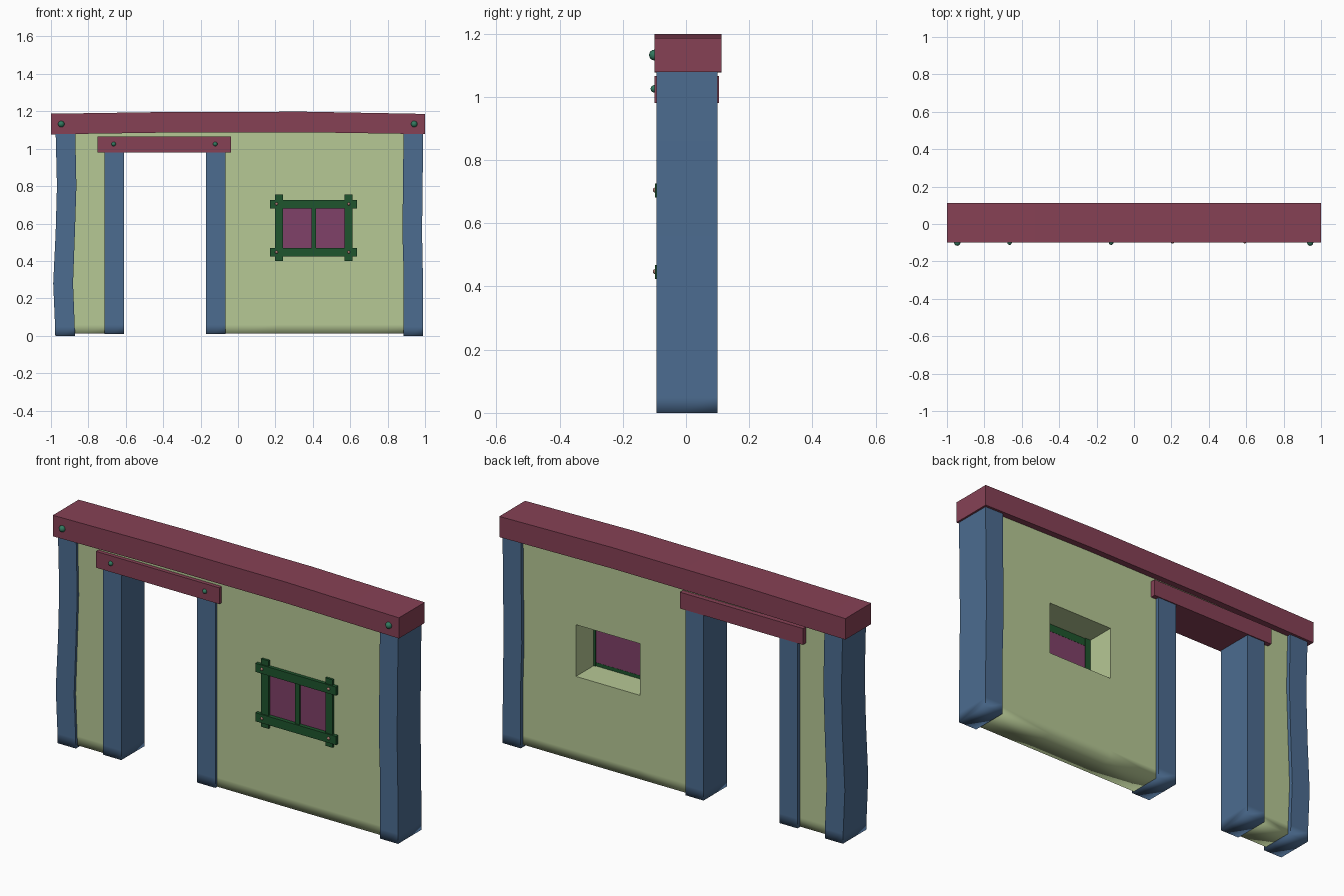
import bpy, bmesh, math
from mathutils import Matrix

if "Cube" in bpy.data.objects:
    bpy.data.objects.remove(bpy.data.objects["Cube"])


def material(name, rgb):
    m = bpy.data.materials.new(name)
    m.diffuse_color = (*rgb, 1)
    m.use_nodes = True
    m.node_tree.nodes["Principled BSDF"].inputs["Base Color"].default_value = m.diffuse_color
    return m


RED = material("red_wood", (0.24, 0.053, 0.091))
BLUE = material("blue_wood", (0.072, 0.15, 0.28))
PLASTER = material("plaster", (0.47, 0.58, 0.30))
GREEN = material("green_frame", (0.013, 0.09, 0.026))
PURPLE = material("pane", (0.216, 0.053, 0.14))
TEAL = material("bolt", (0.032, 0.19, 0.114))
PINK = material("nail", (0.40, 0.19, 0.16))


def finish(name, bm, mat, soft_base=None):
    """Make the object; edges around the base may stay softly shaded."""
    bmesh.ops.recalc_face_normals(bm, faces=bm.faces)
    for f in bm.faces:
        f.smooth = True
    for e in bm.edges:
        base = soft_base is not None and all(v.co.z < soft_base + 0.002 for v in e.verts)
        if not base and e.calc_face_angle(0) > math.radians(30):
            e.smooth = False
    me = bpy.data.meshes.new(name)
    bm.to_mesh(me)
    bm.free()
    me.materials.append(mat)
    ob = bpy.data.objects.new(name, me)
    bpy.context.collection.objects.link(ob)
    return ob


def loft(name, rings, mat, soft_base=None):
    """Join a row of four-cornered sections into a closed timber."""
    bm = bmesh.new()
    rows = [[bm.verts.new(p) for p in r] for r in rings]
    for a, b in zip(rows, rows[1:]):
        for i in range(4):
            j = (i + 1) % 4
            bm.faces.new((a[i], a[j], b[j], b[i]))
    bm.faces.new(rows[0])
    bm.faces.new(rows[-1])
    return finish(name, bm, mat, soft_base)


def post(name, levels, y0=-0.093, y1=0.10):
    """levels: (z, left x, right x) from the ground up."""
    rings = [[(a, y0, z), (b, y0, z), (b, y1, z), (a, y1, z)] for z, a, b in levels]
    return loft(name, rings, BLUE, levels[0][0])


def timber(name, stations, y0, y1, mat):
    """stations: (x, bottom z, top z) from left to right."""
    rings = [[(x, y0, a), (x, y1, a), (x, y1, b), (x, y0, b)] for x, a, b in stations]
    return loft(name, rings, mat)


def box(name, x0, x1, y0, y1, z0, z1, mat):
    return timber(name, [(x0, z0, z1), (x1, z0, z1)], y0, y1, mat)


def bolt(name, x, y, z, r, mat):
    bm = bmesh.new()
    bmesh.ops.create_uvsphere(bm, u_segments=12, v_segments=8, radius=r,
                              matrix=Matrix.Translation((x, y, z)))
    return finish(name, bm, mat)


# Plaster wall with door and window openings
xs = [-0.93, -0.66, -0.12, 0.21, 0.58, 0.94]
zs = [0.012, 0.06, 0.45, 0.72, 1.02, 1.10]
bm = bmesh.new()
grid = [[bm.verts.new((x, -0.08, z)) for z in zs] for x in xs]
for i in range(5):
    for k in range(5):
        if (i == 1 and k < 4) or (i == 3 and k == 2):
            continue
        bm.faces.new((grid[i][k], grid[i + 1][k], grid[i + 1][k + 1], grid[i][k + 1]))
out = bmesh.ops.extrude_face_region(bm, geom=bm.faces[:], use_keep_orig=True)
for v in out["geom"]:
    if isinstance(v, bmesh.types.BMVert):
        v.co.y = 0.08
finish("wall", bm, PLASTER, 0.012)

# Slightly crooked corner posts
post("left_corner_post", [(0, -0.977, -0.872), (0.05, -0.978, -0.873), (0.28, -0.988, -0.882),
                          (0.55, -0.975, -0.872), (0.8, -0.968, -0.864), (1.085, -0.975, -0.87)])
post("right_corner_post", [(0, 0.885, 0.99), (0.05, 0.885, 0.99), (0.35, 0.885, 0.988),
                           (0.55, 0.879, 0.984), (0.8, 0.882, 0.987), (1.085, 0.885, 0.99)])

# Door posts and lintel
for side, x in (("left", -0.714), ("right", -0.171)):
    post(side + "_door_post", [(z, x, x + 0.105) for z in (0.01, 0.06, 0.99)])
box("door_lintel", -0.75, -0.038, -0.10, 0.105, 0.98, 1.065, RED)

# Bowed top beam
timber("top_beam", [(-1, 1.077, 1.187), (-0.4, 1.086, 1.196), (0.35, 1.088, 1.198), (1, 1.078, 1.186)],
       -0.10, 0.113, RED)

# Window frame with crossed bars, mullion and pane
for side, x in (("left", 0.198), ("right", 0.569)):
    box("window_stile_" + side, x, x + 0.042, -0.092, -0.065, 0.40, 0.755, GREEN)
for side, z in (("lower", 0.423), ("upper", 0.681)):
    box("window_rail_" + side, 0.17, 0.635, -0.098, -0.07, z, z + 0.045, GREEN)
box("window_mullion", 0.393, 0.417, -0.09, -0.076, 0.45, 0.70, GREEN)
box("window_pane", 0.225, 0.58, -0.078, -0.071, 0.462, 0.69, PURPLE)

# Bolts and window nails
for x in (-0.945, 0.942):
    bolt("beam_bolt", x, -0.10, 1.132, 0.017, TEAL)
for x in (-0.665, -0.122):
    bolt("lintel_bolt", x, -0.10, 1.025, 0.012, TEAL)
for x in (0.206, 0.592):
    for z in (0.447, 0.705):
        bolt("window_nail", x, -0.097, z, 0.008, PINK)
